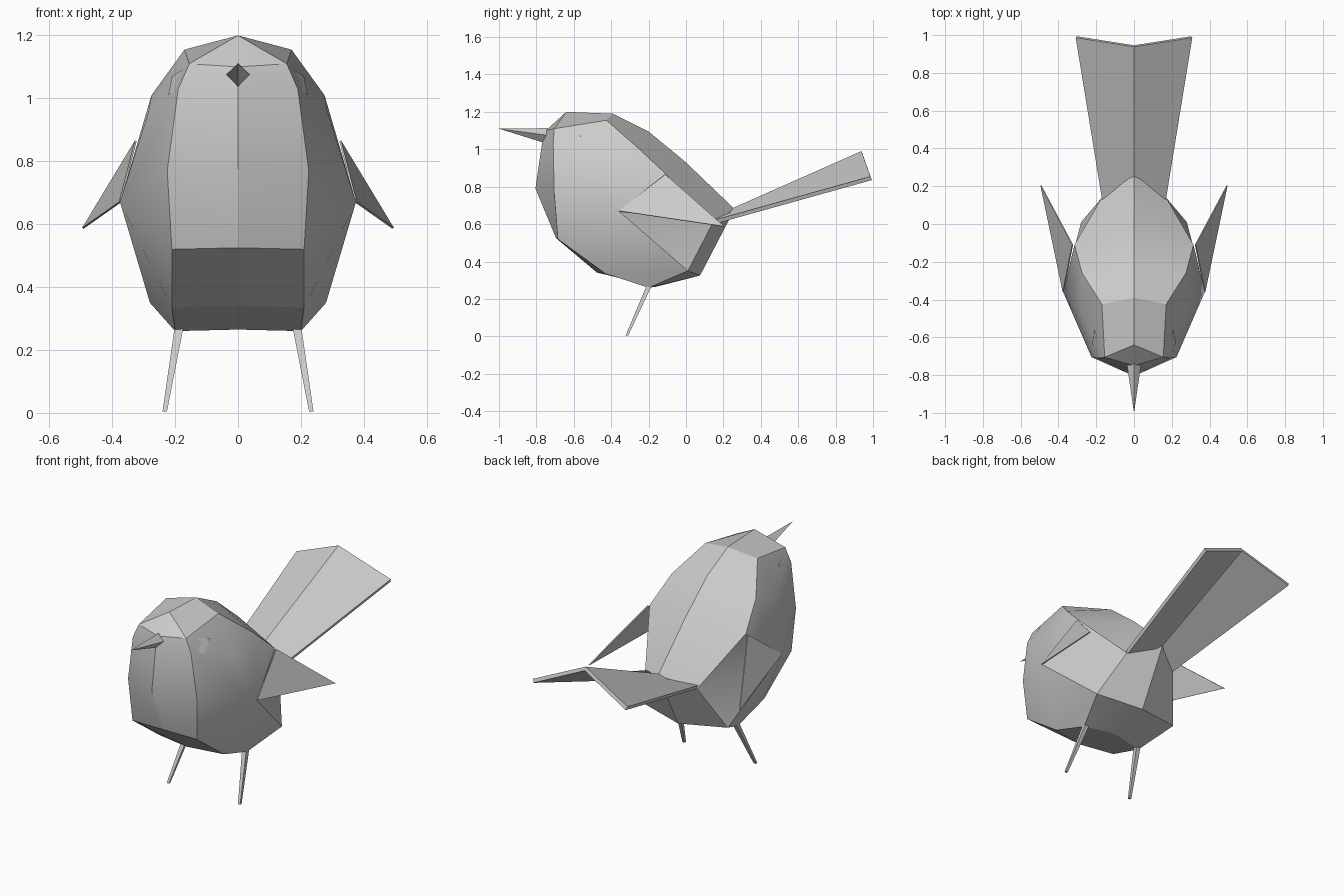
import bpy, bmesh, math
from mathutils import Vector

cube = bpy.data.objects.get("Cube")
if cube:
    bpy.data.objects.remove(cube)

grey = bpy.data.materials.new("plain grey")
grey.use_nodes = True
grey.diffuse_color = (0.6, 0.6, 0.6, 1)
grey.node_tree.nodes["Principled BSDF"].inputs["Base Color"].default_value = (0.6, 0.6, 0.6, 1)


def add_part(name, verts, faces, thickness=0, mirrored=True, smooth=None):
    """Make one part, its +x half mirrored across the middle."""
    mesh = bpy.data.meshes.new(name)
    mesh.from_pydata(verts, [], faces)
    mesh.materials.append(grey)
    bm = bmesh.new()
    bm.from_mesh(mesh)
    if mirrored:
        geom = bm.verts[:] + bm.edges[:] + bm.faces[:]
        bmesh.ops.mirror(bm, geom=geom, axis='X', merge_dist=0.0005)
    bmesh.ops.recalc_face_normals(bm, faces=bm.faces)
    bm.to_mesh(mesh)
    bm.free()
    obj = bpy.data.objects.new(name, mesh)
    bpy.context.collection.objects.link(obj)
    if thickness:
        solid = obj.modifiers.new("thickness", 'SOLIDIFY')
        solid.thickness = thickness
        solid.offset = 0
    if smooth:
        bpy.ops.object.select_all(action='DESELECT')
        obj.select_set(True)
        bpy.context.view_layer.objects.active = obj
        bpy.ops.object.shade_smooth_by_angle(angle=math.radians(smooth))
    return obj


# Body: a middle outline and a flank outline, joined by a strip
middle = [(-.64, 1.2), (-.39, 1.19), (-.2, 1.095), (0, .93), (.26, .68), (.075, .325),
          (-.16, .265), (-.475, .34), (-.695, .525), (-.805, .79), (-.77, 1.03), (-.75, 1.1)]
flank = {
    "brow": (.155, -.705, 1.11), "crown": (.17, -.425, 1.155), "nape": (.275, -.26, 1.01),
    "shoulder": (.315, -.11, .87), "rump": (.17, .14, .6), "thigh": (.28, .01, .35),
    "hip": (.2, -.2, .26), "belly": (.21, -.43, .335), "breast": (.21, -.685, .52),
    "chest": (.225, -.705, .77), "throat": (.19, -.71, 1.03),
    "side": (.375, -.36, .67), "cheek": (.285, -.45, .955),
}
names = list(flank)
verts = [(0, y, z) for y, z in middle] + list(flank.values())
n = len(middle)
index = {name: n + i for i, name in enumerate(names)}
faces = [(i, i + 1, n + i + 1, n + i) for i in range(n - 2)]
faces += [(n - 2, n - 1, index["brow"], index["throat"]), (n - 1, 0, index["brow"])]
# Panels that close the flank around the side point
panels = ["brow throat cheek crown", "throat chest side cheek", "chest breast side",
          "breast belly side", "belly hip thigh side", "side thigh rump",
          "side rump shoulder", "side shoulder nape cheek", "cheek nape crown"]
faces += [tuple(index[p] for p in panel.split()) for panel in panels]
add_part("body", verts, faces, smooth=22)

# Wings: thin triangles rooted on the sides
add_part("wings", [flank["side"], (.325, -.11, .865), (.493, .205, .587)], [(0, 1, 2)], 0.006)

# Tail: a ridged fan
add_part("tail", [(0, .14, .625), (.165, .13, .605), (.305, .99, .845), (0, .942, .98)],
         [(0, 1, 2, 3)], 0.022)

# Beak: a slim pyramid
add_part("beak", [(0, -1, 1.11), (0, -.74, 1.113), (.038, -.74, 1.075), (0, -.76, 1.035)],
         [(0, 1, 2), (0, 2, 3)])

# Eye lids: small wedges standing proud of the head
add_part("eyelids", [(.15, -.69, 1.11), (.222, -.63, 1.01), (.19, -.69, 1.03), (.21, -.56, 1.07)],
         [(0, 1, 2), (0, 3, 1), (1, 3, 2)])

# Legs: tapered four-sided sticks
top, foot = Vector((.187, -.195, .275)), Vector((.233, -.316, .004))
leg = []
for centre, half in ((top, .014), (foot, .007)):
    leg += [centre + Vector((sx * half, sy * half, 0))
            for sx, sy in ((-1, -1), (1, -1), (1, 1), (-1, 1))]
sides = [(i, (i + 1) % 4, (i + 1) % 4 + 4, i + 4) for i in range(4)]
add_part("legs", leg, sides + [(0, 1, 2, 3), (4, 5, 6, 7)])
